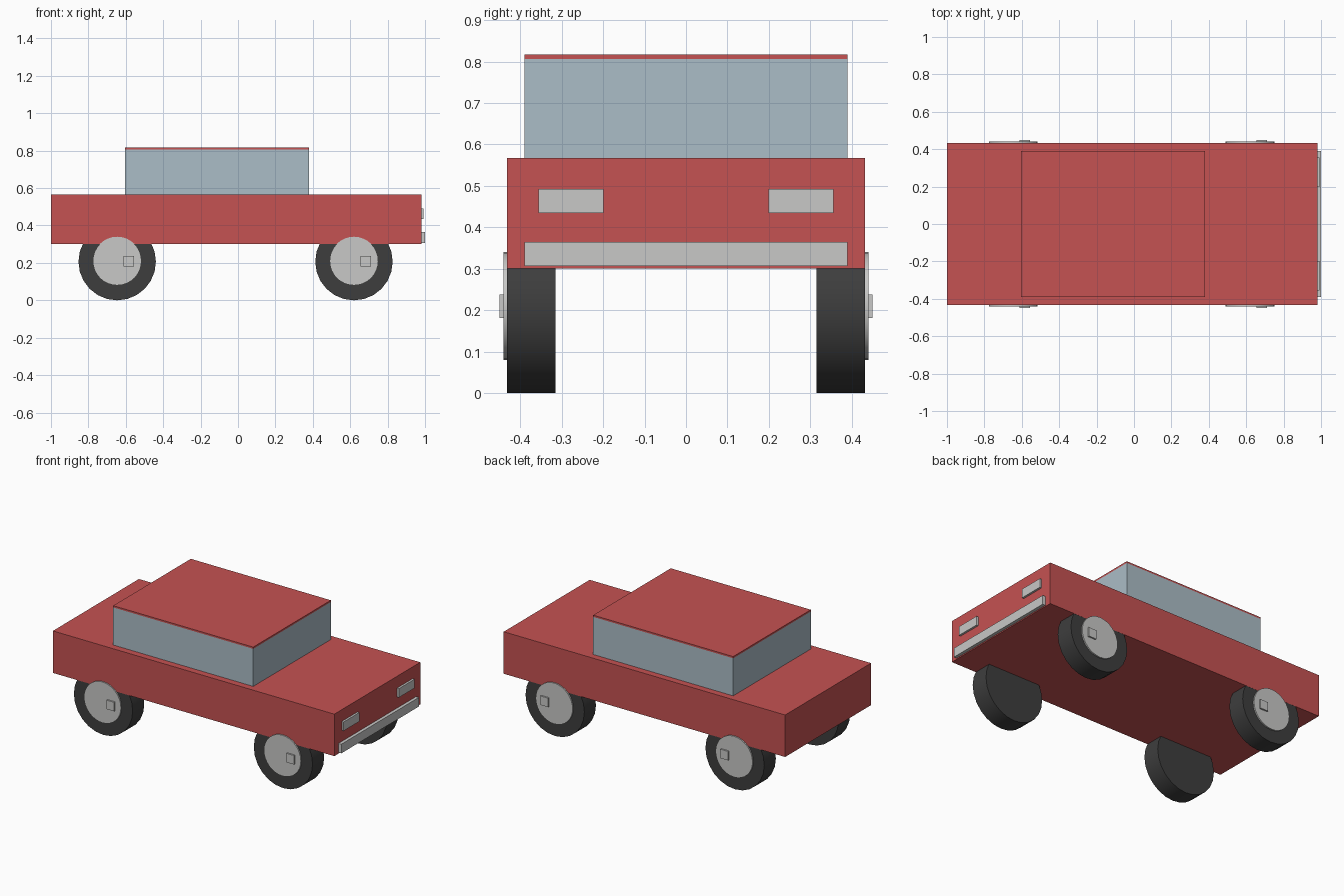
import bpy, math

if "Cube" in bpy.data.objects:
    bpy.data.objects.remove(bpy.data.objects["Cube"])


def material(name, rgb):
    m = bpy.data.materials.new(name)
    m.diffuse_color = (*rgb, 1)
    m.use_nodes = True
    m.node_tree.nodes["Principled BSDF"].inputs["Base Color"].default_value = m.diffuse_color
    return m


RED = material("red paint", (0.56, 0.085, 0.085))
GLASS = material("blue grey glass", (0.41, 0.51, 0.57))
SILVER = material("silver trim", (0.58, 0.58, 0.57))
RUBBER = material("black rubber", (0.048, 0.048, 0.048))


def box(name, x, y, z, mat):
    """Box from (min, max) ranges on each axis."""
    bpy.ops.mesh.primitive_cube_add(size=1, location=[sum(r) / 2 for r in (x, y, z)])
    ob = bpy.context.object
    ob.name = name
    ob.scale = [r[1] - r[0] for r in (x, y, z)]
    bpy.ops.object.transform_apply(location=False, rotation=False, scale=True)
    ob.data.materials.append(mat)
    return ob


def disc(name, x, y, z, radius, sides, mat):
    """Cylinder lying along y between the two y values."""
    bpy.ops.mesh.primitive_cylinder_add(
        vertices=sides, radius=radius, depth=abs(y[1] - y[0]),
        location=(x, sum(y) / 2, z), rotation=(math.pi / 2, 0, 0))
    ob = bpy.context.object
    ob.name = name
    ob.data.materials.append(mat)
    bpy.ops.object.shade_smooth_by_angle(angle=math.radians(35))
    return ob


# Body, cabin and roof
box("body", (-1, 0.98), (-0.432, 0.432), (0.30, 0.567), RED)
box("cabin_glass", (-0.605, 0.38), (-0.39, 0.39), (0.567, 0.806), GLASS)
box("roof", (-0.605, 0.38), (-0.39, 0.39), (0.806, 0.817), RED)

# Front bumper and headlights
box("bumper", (0.98, 1.0), (-0.39, 0.39), (0.307, 0.365), SILVER)
for label, s in (("right", -1), ("left", 1)):
    box(f"{label}_headlight", (0.98, 0.993), sorted((s * 0.199, s * 0.356)),
        (0.435, 0.492), SILVER)

# Wheels with hubcap and off-centre square cap
for end, x in (("rear", -0.646), ("front", 0.62)):
    for label, s in (("right", -1), ("left", 1)):
        name = f"{end}_{label}"
        disc(f"{name}_tyre", x, (s * 0.315, s * 0.4315), 0.207, 0.207, 24, RUBBER)
        disc(f"{name}_hubcap", x, (s * 0.42, s * 0.44), 0.21, 0.13, 32, SILVER)
        box(f"{name}_cap", (x + 0.035, x + 0.09), sorted((s * 0.43, s * 0.45)),
            (0.181, 0.238), SILVER)
